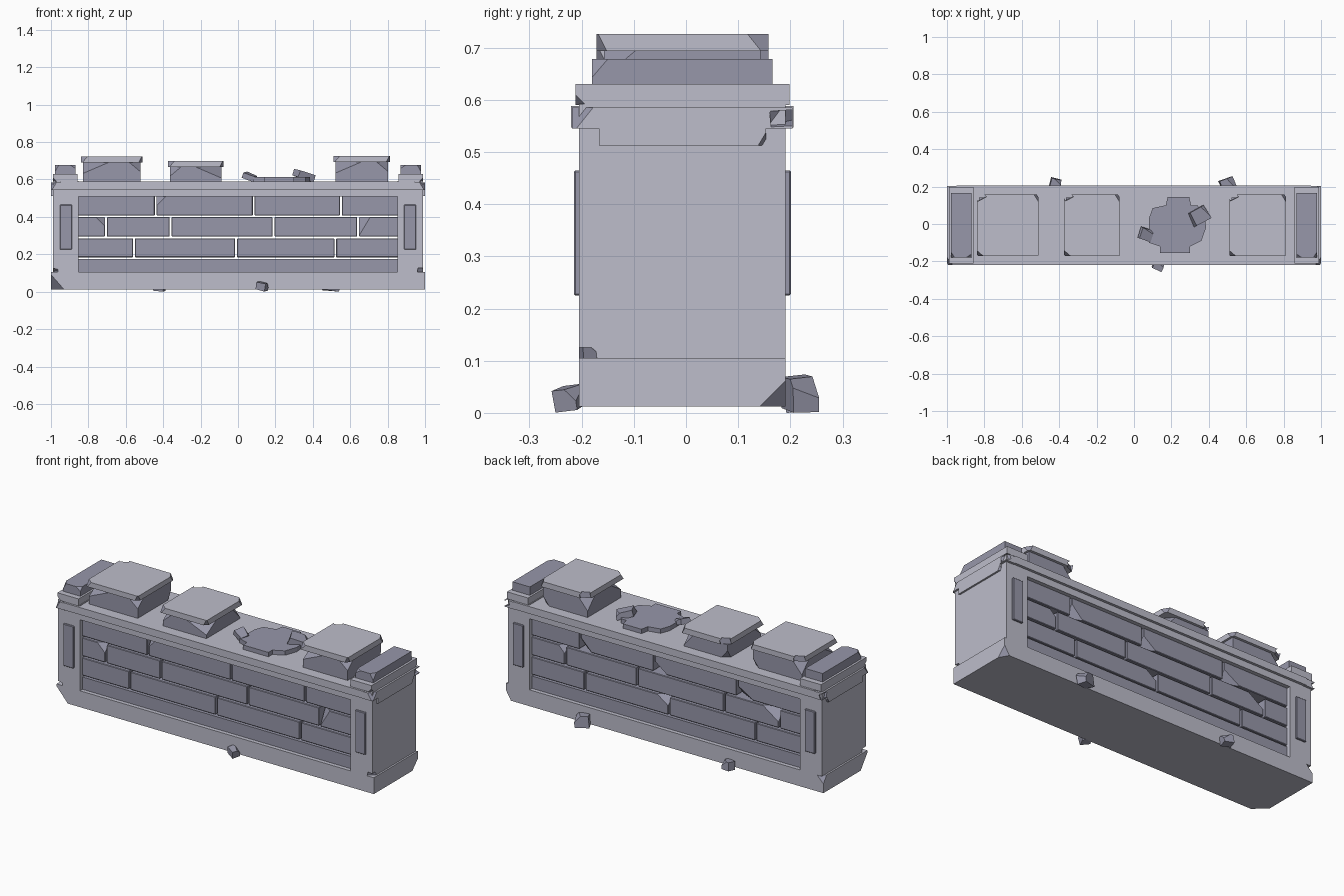
import bpy, bmesh, random
from mathutils import Vector, Euler

if "Cube" in bpy.data.objects:
    bpy.data.objects.remove(bpy.data.objects["Cube"])

random.seed(4)
C = -0.007   # depth centre of the wall itself


def stone(name, rgb):
    m = bpy.data.materials.new(name)
    m.diffuse_color = (*rgb, 1)
    m.use_nodes = True
    m.node_tree.nodes["Principled BSDF"].inputs["Base Color"].default_value = m.diffuse_color
    return m


PALE = stone("pale_stone", (0.51, 0.51, 0.595))
DARK = stone("dark_stone", (0.31, 0.31, 0.40))


def finish(name, bm, dark=False):
    bmesh.ops.recalc_face_normals(bm, faces=bm.faces[:])
    me = bpy.data.meshes.new(name)
    bm.to_mesh(me)
    bm.free()
    me.materials.append(DARK if dark else PALE)
    me.materials.append(DARK)      # slot 1: freshly broken faces
    ob = bpy.data.objects.new(name, me)
    bpy.context.collection.objects.link(ob)
    return ob


def slice_off(bm, point, normal):
    bmesh.ops.bisect_plane(bm, geom=bm.verts[:] + bm.edges[:] + bm.faces[:], dist=1e-5,
                           plane_co=point, plane_no=normal, clear_outer=True)
    new = bmesh.ops.holes_fill(bm, edges=[e for e in bm.edges if e.is_boundary], sides=0)
    for f in new["faces"]:
        f.material_index = 1


def box(name, x, y, z, chips=(), bevel=0.0, dark=False):
    """Box from ranges; each chip is (corner signs, broken length along x, y, z)."""
    lo, hi = Vector((x[0], y[0], z[0])), Vector((x[1], y[1], z[1]))
    bm = bmesh.new()
    bmesh.ops.create_cube(bm, size=1)
    for v in bm.verts:
        v.co = Vector([(a + b) / 2 + c * (b - a) for a, b, c in zip(lo, hi, v.co)])
    if bevel:
        bmesh.ops.bevel(bm, geom=bm.edges[:], offset=bevel, segments=1, affect='EDGES')
    for s, d in chips:
        p = Vector([hi[i] if s[i] > 0 else lo[i] for i in range(3)])
        n = Vector([s[i] / d[i] for i in range(3)])
        slice_off(bm, p - Vector((s[0] * d[0], 0, 0)), n.normalized())
    return finish(name, bm, dark)


def deep(h):
    return (C - h, C + h)


def rubble(name, pos, size, rot):
    bm = bmesh.new()
    bmesh.ops.create_cube(bm, size=1)
    for v in bm.verts:
        v.co *= random.uniform(0.88, 1.02)
        v.co = Vector([a * b for a, b in zip(v.co, size)])
        v.co.rotate(Euler(rot))
        v.co += Vector(pos)
    slice_off(bm, Vector(pos) + Vector((0.3 * size[0], 0.3 * size[1], 0.2 * size[2])),
              Vector((1, 0.8, 1)).normalized())
    return finish(name, bm, True)


def notch(ob, pos, size, rot):
    """Break a jagged piece out of an edge."""
    cut = rubble(ob.name + "_cutter", pos, size, rot)
    cut.hide_render = True
    cut.hide_viewport = True
    cut.display_type = 'WIRE'
    m = ob.modifiers.new("notch", 'BOOLEAN')
    m.operation, m.object, m.solver = 'DIFFERENCE', cut, 'EXACT'
    m.material_mode = 'TRANSFER'


# Plinth with broken corners
box("plinth", (-1, 1), deep(0.198), (0.012, 0.105),
    [((-1, -1, -1), (0.07, 0.06, 0.08)), ((1, 1, -1), (0.03, 0.05, 0.05)),
     ((-1, 1, 1), (0.04, 0.03, 0.04))])

# Corner pillars, raised panels and caps
for s, side in ((-1, "left"), (1, "right")):
    def xr(a, b):
        return tuple(sorted((s * a, s * b)))
    pillar = box(side + "_pillar", xr(0.853, 0.99), deep(0.198), (0.105, 0.592))
    notch(pillar, (s * 0.99, C - 0.2, 0.11), (0.05, 0.06, 0.03), (0.1, 0.1, 0.6))
    for t, face in ((-1, "front"), (1, "back")):
        box(f"{side}_{face}_panel", xr(0.888, 0.952),
            tuple(sorted((C + t * 0.19, C + t * 0.208))), (0.225, 0.465),
            bevel=0.003, dark=True)
    box(side + "_end_bracket", xr(0.95, 1.0), deep(0.16), (0.512, 0.545),
        [((s, 1, -1), (0.02, 0.015, 0.025))])
    end = box(side + "_end_coping", xr(0.94, 1.0), deep(0.211), (0.545, 0.585),
              [((s, -1, 1), (0.03, 0.04, 0.05))])
    notch(end, (s * 1.0, C + 0.2, 0.565), (0.04, 0.06, 0.03), (0.2, 0.3, 0.5))
    box(side + "_cap_base", xr(0.857, 0.99), deep(0.205), (0.59, 0.63),
        [((s, -1, -1), (0.02, 0.02, 0.02))])
    box(side + "_cap_block", xr(0.868, 0.978), deep(0.173), (0.63, 0.678),
        [((s, -1, 1), (0.02, 0.03, 0.035)), ((-s, -1, 1), (0.03, 0.02, 0.02))], dark=True)

# Top beam and projecting coping
box("top_beam", (-0.86, 0.86), deep(0.198), (0.51, 0.55))
box("coping", (-0.95, 0.945), deep(0.213), (0.547, 0.588))

# Brick courses run through the wall, with open joints; ends are buried in the pillars
box("bottom_course", (-0.86, 0.86), deep(0.175), (0.1, 0.175), dark=True)
rows = [(0.184, 0.285, (-0.865, -0.556, -0.01, 0.52, 0.865)),
        (0.295, 0.399, (-0.865, -0.706, -0.36, 0.19, 0.642, 0.865)),
        (0.408, 0.52, (-0.865, -0.44, 0.084, 0.55, 0.865))]
broken = {(1, 0): [((1, -1, 1), (0.05, 0.04, 0.05))],
          (1, 4): [((-1, -1, 1), (0.06, 0.05, 0.1)), ((-1, 1, 1), (0.04, 0.05, 0.04))],
          (2, 1): [((-1, -1, 1), (0.06, 0.04, 0.06)), ((1, 1, -1), (0.08, 0.06, 0.06))],
          (2, 0): [((1, 1, -1), (0.1, 0.05, 0.06))],
          (2, 2): [((1, 1, -1), (0.07, 0.05, 0.07))],
          (1, 1): [((-1, 1, 1), (0.1, 0.06, 0.07))],
          (0, 2): [((-1, 1, 1), (0.07, 0.05, 0.05))]}
for r, (z0, z1, xs) in enumerate(rows):
    for i in range(len(xs) - 1):
        box(f"brick_{r}_{i}", (xs[i] + 0.005, xs[i + 1] - 0.005), deep(0.175), (z0, z1),
            broken.get((r, i), ()), bevel=0.003, dark=True)

# Battlements: broken stem under an overhanging slab
merlons = [("left", -0.84, -0.51, 0.692, 0.722), ("middle", -0.373, -0.077, 0.668, 0.7),
           ("right", 0.51, 0.813, 0.694, 0.726)]
for k, (n, x0, x1, zc, zt) in enumerate(merlons):
    f = 1 if k % 2 else -1
    box(n + "_merlon_stem", (x0 + 0.01, x1 - 0.012), deep(0.15), (0.585, zc),
        [((f, -1, 1), (0.14, 0.1, 0.06)), ((-f, -1, 1), (0.06, 0.06, 0.05)),
         ((f, 1, 1), (0.06, 0.07, 0.07)), ((-f, 1, -1), (0.04, 0.03, 0.05))], dark=True)
    slab = box(n + "_merlon_slab", (x0, x1), deep(0.165), (zc, zt),
               [((-1, -1, 1), (0.035, 0.03, 0.04)), ((1, 1, 1), (0.025, 0.04, 0.05)),
                ((1, -1, -1), (0.02, 0.02, 0.04))])
    notch(slab, (x0 + 0.02, C + 0.16, zc + 0.015), (0.06, 0.04, 0.06), (0.1, 0.2, 0.5))

# Broken merlon stump
outline = [(0.14, -0.155), (0.3, -0.155), (0.3, -0.12), (0.36, -0.09), (0.385, -0.02),
           (0.38, 0.03), (0.34, 0.1), (0.305, 0.1), (0.295, 0.145), (0.18, 0.145),
           (0.17, 0.1), (0.1, 0.085), (0.08, 0.03), (0.08, -0.1), (0.14, -0.12)]
bm = bmesh.new()
face = bm.faces.new([bm.verts.new((x, y, 0.585)) for x, y in outline])
ext = bmesh.ops.extrude_face_region(bm, geom=[face])["geom"]
for v in ext:
    if isinstance(v, bmesh.types.BMVert):
        v.co.z = 0.613
finish("merlon_stump", bm, True)

# Loose rubble on the stump and on the ground
rubble("rubble_top_left", (0.063, -0.055, 0.615), (0.07, 0.065, 0.032), (0.1, 0.35, -0.3))
rubble("rubble_top_right", (0.35, 0.045, 0.622), (0.1, 0.085, 0.04), (0.1, 0.3, 0.5))
rubble("rubble_front", (0.128, -0.222, 0.029), (0.056, 0.046, 0.042), (0.1, 0.2, -0.4))
rubble("rubble_back_right", (0.5, 0.217, 0.036), (0.08, 0.054, 0.066), (0.05, 0.1, 0.35))
rubble("rubble_back_left", (-0.42, 0.219, 0.028), (0.06, 0.05, 0.05), (0.1, 0.1, -0.25))
